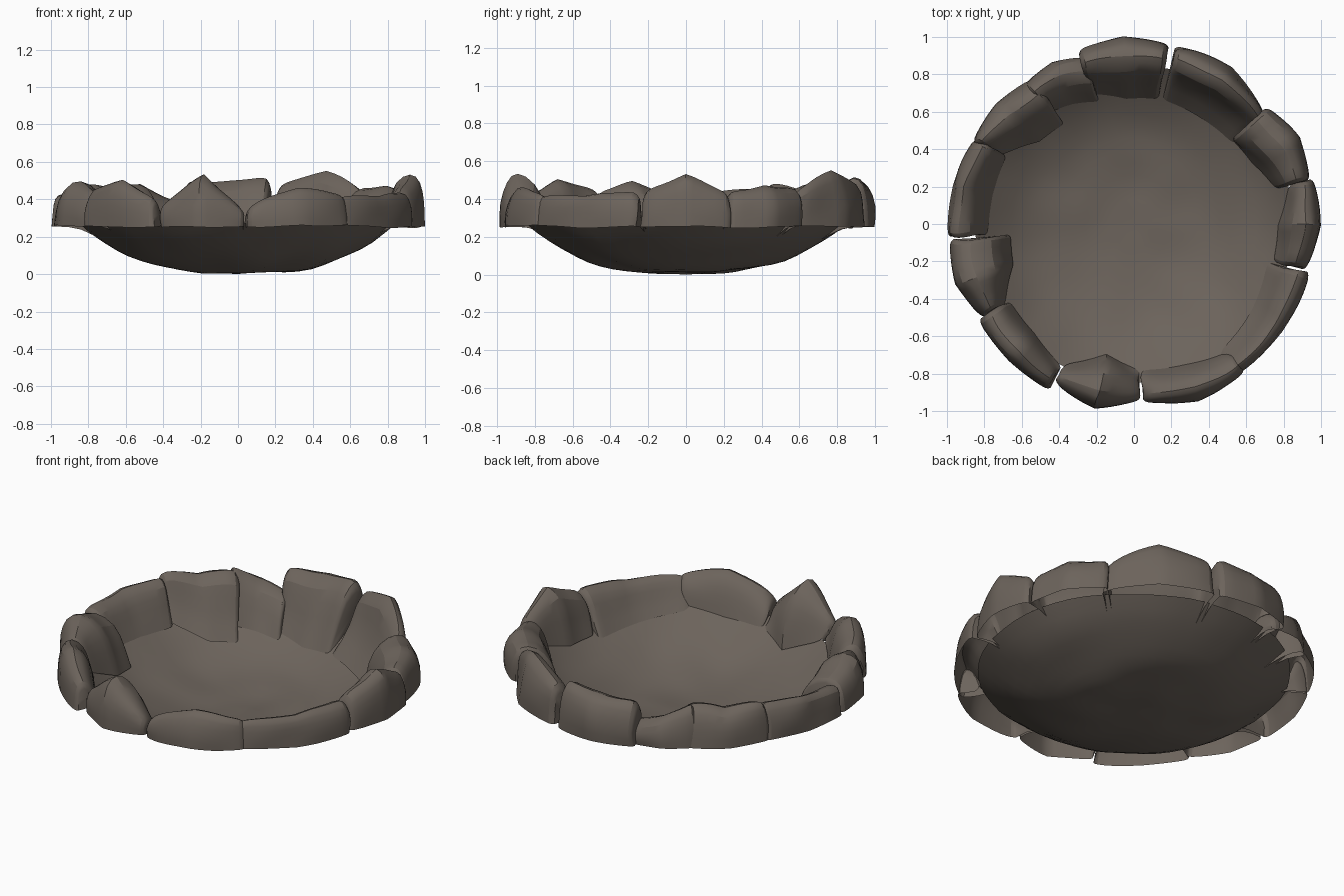
import bpy, bmesh, math
from mathutils import Vector, noise

cube = bpy.data.objects.get("Cube")
if cube:
    bpy.data.objects.remove(cube, do_unlink=True)

# One grey-brown rock colour
rock = bpy.data.materials.new("grey_brown_rock")
rock.use_nodes = True
colour = (0.15, 0.126, 0.106, 1)
rock.diffuse_color = colour
shader = rock.node_tree.nodes["Principled BSDF"]
shader.inputs["Base Color"].default_value = colour
shader.inputs["Roughness"].default_value = 0.9

WALL_FOOT = 0.255
BOWL_RIM = 0.85


def bowl_height(r):
    return 0.005 + 0.425 * r ** 2.85


def polar(angle, r, z):
    return Vector((r * math.cos(angle), r * math.sin(angle), z))


def three_point(values, t):
    """Blend start, middle and end values along a stone."""
    a, b, c = values
    return a + (b - a) * t * 2 if t < 0.5 else b + (c - b) * (t * 2 - 1)


def finish(name, bm, sharp, subdivide=False):
    mesh = bpy.data.meshes.new(name)
    bm.to_mesh(mesh)
    bm.free()
    mesh.materials.append(rock)
    obj = bpy.data.objects.new(name, mesh)
    bpy.context.collection.objects.link(obj)
    bpy.ops.object.select_all(action="DESELECT")
    obj.select_set(True)
    bpy.context.view_layer.objects.active = obj
    bpy.ops.object.shade_smooth_by_angle(angle=math.radians(sharp))
    if subdivide:
        mod = obj.modifiers.new("soften", "SUBSURF")
        mod.levels = mod.render_levels = 1


def make_bowl(rings=13, segments=56):
    """Thin shallow dish, open at the top."""
    bm = bmesh.new()
    centre = bm.verts.new((0, 0, 0))
    previous = None
    for i in range(1, rings + 1):
        r = BOWL_RIM * i / rings
        ring = []
        for k in range(segments):
            p = polar(math.tau * k / segments, r, bowl_height(r))
            p.z = max(0.004, p.z + 0.016 * noise.noise(p * 4))
            ring.append(bm.verts.new(p))
        for k in range(segments):
            n = (k + 1) % segments
            if previous:
                bm.faces.new((previous[k], ring[k], ring[n], previous[n]))
            else:
                bm.faces.new((centre, ring[k], ring[n]))
        previous = ring
    finish("bowl", bm, 60)


def make_stone(name, start, end, inner, outer, top, foot=0.02):
    """Loft a rim stone round the bowl; it is hollow and open underneath."""
    bm = bmesh.new()
    sections = []
    steps = (0, 0.03, 0.16, 0.33, 0.5, 0.67, 0.84, 0.97, 1)
    for t in steps:
        angle = math.radians(start + (end - start) * t)
        ri, ro, h = (three_point(v, t) for v in (inner, outer, top))
        if t in (0, 1):
            h -= 0.2 * (h - WALL_FOOT)
            ro -= 0.015
            ri += 0.015
        d = ro - ri
        rise = h - WALL_FOOT
        base = bowl_height(ri - foot) + 0.008
        profile = [
            (ro, WALL_FOOT),
            (ro, WALL_FOOT + rise * 0.4),
            (ro - d * 0.12, WALL_FOOT + rise * 0.85),
            (ro - d * 0.36, h + 0.01),
            (ro - d * 0.75, h - rise * 0.17),
            (ri + d * 0.05, base + (h - base) * 0.45),
            (ri - foot, base),
        ]
        section = []
        for j, (r, z) in enumerate(profile):
            p = polar(angle, r, z)
            if j == 0:
                p.z += 0.012 * noise.noise(p * 6)
            elif j < len(profile) - 1:
                p += noise.noise_vector(p * 6) * 0.028
            section.append(bm.verts.new(p))
        sections.append(section)
    for a, b in zip(sections, sections[1:]):
        for j in range(len(a) - 1):
            bm.faces.new((a[j], b[j], b[j + 1], a[j + 1]))
    # End faces stop at the bowl rim instead of cutting below it
    for section, t in ((sections[0], 0), (sections[-1], 1)):
        angle = math.radians(end if t else start)
        rim = max(BOWL_RIM, three_point(inner, t))
        corner = bm.verts.new(polar(angle, rim, WALL_FOOT))
        bm.faces.new(section + [corner])
    bmesh.ops.recalc_face_normals(bm, faces=bm.faces)
    # Crisp end outlines, and a softer ridge over the middle of the stone
    crease = bm.edges.layers.float.new("crease_edge")
    ridge = sections[len(sections) // 2]
    for section, weight in ((sections[0], 0.8), (ridge, 0.5), (sections[-1], 0.8)):
        for a, b in zip(section, section[1:]):
            bm.edges.get((a, b))[crease] = weight
    finish(name, bm, 40, subdivide=True)


make_bowl()

# Rim stones, anticlockwise from the left side
# start and end angle, then inner radius, outer radius and top at start, middle, end
make_stone("stone_left", -15, 14, (.79, .79, .87), (.95, 1, .99), (.44, .55, .43))
make_stone("stone_left_rear", 14, 41, (.8, .73, .71), (.97, 1, .95), (.44, .47, .48))
make_stone("stone_back_left", 39, 77, (.8, .79, .8), (.91, .99, .98), (.44, .55, .49), foot=.12)
make_stone("stone_back", 79, 108, (.75, .74, .8), (.98, 1, .97), (.53, .5, .49), foot=.07)
make_stone("stone_back_inner", 106, 128, (.72, .76, .79), (.92, .97, .95), (.36, .42, .5), foot=.04)
make_stone("stone_back_right", 125, 153, (.72, .74, .87), (.95, .98, .97), (.48, .47, .5), foot=.07)
make_stone("stone_right_rear", 152, 184, (.82, .82, .83), (.97, .99, 1), (.48, .45, .42), foot=.05)
make_stone("stone_right", 185, 212, (.68, .7, .83), (.99, 1.01, .95), (.43, .49, .44))
make_stone("stone_right_front", 212, 243, (.8, .81, .87), (.98, .99, 1), (.45, .51, .41))
make_stone("stone_front_right", 244, 272, (.85, .73, .8), (.95, 1.01, .94), (.39, .55, .35))
make_stone("stone_front_left", 273, 307, (.8, .82, .87), (.95, 1.01, .99), (.37, .48, .42))
make_stone("stone_left_front", 304, 344, (.88, .84, .8), (.98, .98, .98), (.41, .42, .45), foot=.06)
